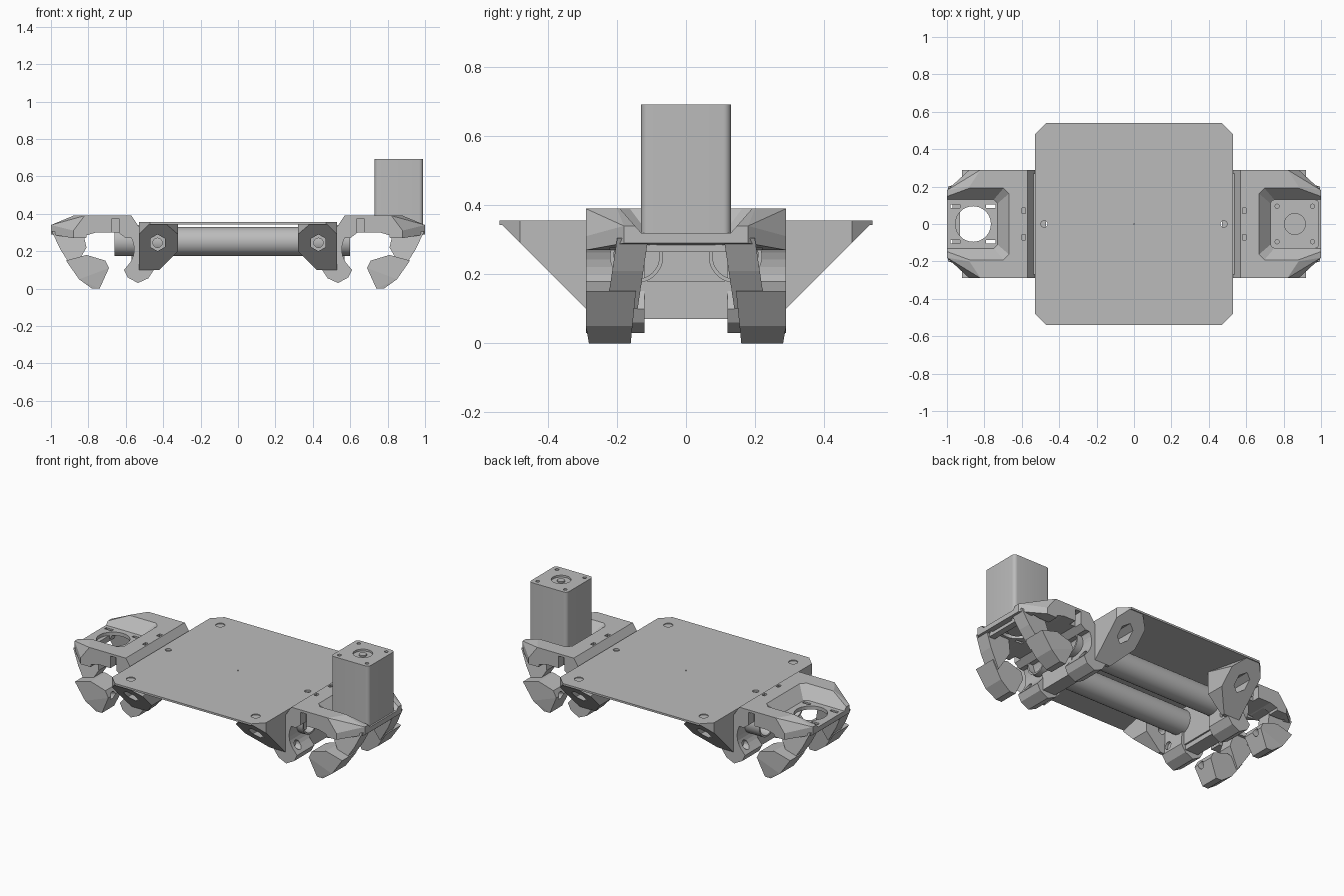
import bpy, bmesh, math
from mathutils import Matrix, Vector

if "Cube" in bpy.data.objects:
    bpy.data.objects.remove(bpy.data.objects["Cube"], do_unlink=True)

grey = bpy.data.materials.new("plain grey")
grey.use_nodes = True
grey.diffuse_color = (0.5, 0.5, 0.5, 1)
grey.node_tree.nodes["Principled BSDF"].inputs["Base Color"].default_value = (0.5, 0.5, 0.5, 1)


def finish(bm, name):
    bmesh.ops.recalc_face_normals(bm, faces=bm.faces)
    mesh = bpy.data.meshes.new(name)
    bm.to_mesh(mesh)
    bm.free()
    mesh.materials.append(grey)
    obj = bpy.data.objects.new(name, mesh)
    bpy.context.collection.objects.link(obj)
    return obj


def hull(name, points):
    bm = bmesh.new()
    for p in points:
        bm.verts.new(p)
    bmesh.ops.convex_hull(bm, input=bm.verts)
    bmesh.ops.dissolve_limit(bm, angle_limit=0.01, verts=bm.verts, edges=bm.edges)
    return finish(bm, name)


def box(name, x0, x1, y0, y1, z0, z1):
    return hull(name, [(x, y, z) for x in (x0, x1) for y in (y0, y1) for z in (z0, z1)])


def prism(name, outline, y0, y1):
    """Extrude an x-z outline along y."""
    bm = bmesh.new()
    face = bm.faces.new([bm.verts.new((x, y0, z)) for x, z in outline])
    new = bmesh.ops.extrude_face_region(bm, geom=[face])["geom"]
    verts = [v for v in new if isinstance(v, bmesh.types.BMVert)]
    bmesh.ops.translate(bm, verts=verts, vec=(0, y1 - y0, 0))
    return finish(bm, name)


def rod(name, start, end, radius, sides=32):
    a, b = Vector(start), Vector(end)
    bm = bmesh.new()
    turn = (b - a).to_track_quat('Z', 'Y').to_matrix().to_4x4()
    bmesh.ops.create_cone(bm, cap_ends=True, segments=sides, radius1=radius, radius2=radius,
                          depth=(b - a).length, matrix=Matrix.Translation((a + b) / 2) @ turn)
    return finish(bm, name)


def cut(obj, cutters):
    for c in cutters:
        mod = obj.modifiers.new("cut", 'BOOLEAN')
        mod.operation, mod.solver, mod.object = 'DIFFERENCE', 'EXACT', c
        c.hide_render = True
    bpy.context.view_layer.update()
    mesh = bpy.data.meshes.new_from_object(obj.evaluated_get(bpy.context.evaluated_depsgraph_get()))
    obj.modifiers.clear()
    obj.data = mesh
    for c in cutters:
        bpy.data.objects.remove(c, do_unlink=True)


def smooth(obj):
    bpy.ops.object.select_all(action='DESELECT')
    obj.select_set(True)
    bpy.context.view_layer.objects.active = obj
    bpy.ops.object.shade_smooth_by_angle(angle=math.radians(30))


def drill(x, y, z0, z1, r):
    return rod("drill", (x, y, z0), (x, y, z1), r)


# Deck plate with clipped corners and fixing holes
deck = hull("deck_plate", [(sx * x, sy * y, z) for sx in (-1, 1) for sy in (-1, 1)
                           for x, y in ((0.53, 0.48), (0.47, 0.54)) for z in (0.343, 0.355)])
holes = [drill(sx * 0.43, sy * 0.44, 0.3, 0.4, 0.026) for sx in (-1, 1) for sy in (-1, 1)]
holes += [drill(x, 0, 0.3, 0.4, r) for x, r in ((-0.48, 0.018), (0.48, 0.018), (0, 0.004))]
cut(deck, holes)

# Twin tubes under the deck
for side, y in (("right", -0.143), ("left", 0.143)):
    tube = rod("tube_" + side, (-0.66, y, 0.252), (0.6, y, 0.252), 0.077, 48)
    cut(tube, [rod("bore", (-0.7, y, 0.252), (0.7, y, 0.252), 0.066, 48)])
    smooth(tube)

# Corner gussets with a sloping outer face and a hexagonal socket
gusset_face = [(0.53, 0.29), (0.47, 0.35), (0.39, 0.35), (0.32, 0.29), (0.32, 0.2), (0.42, 0.1), (0.53, 0.1)]
for sx in (-1, 1):
    for sy in (-1, 1):
        pts = [(sx * x, sy * (0.19 + z), z) for x, z in gusset_face]
        pts += [(sx * x, sy * 0.27, z) for x, z in gusset_face]
        pts += [(sx * x, sy * 0.27, 0.345) for x in (0.32, 0.53)]
        pts.append((sx * 0.53, sy * 0.48, 0.345))
        gusset = hull("corner_gusset", pts)
        socket = rod("socket", (sx * 0.43, sy * 0.33, 0.245), (sx * 0.43, sy * 0.6, 0.245), 0.045, 6)
        bore = rod("bore", (sx * 0.43, sy * 0.2, 0.245), (sx * 0.43, sy * 0.6, 0.245), 0.025, 16)
        cut(gusset, [socket, bore])

# Grab jaw outline: a round bite on the outer side and a rounded heel
bite = [(0.68 - 0.125 * math.cos(math.radians(a)), 0.21 - 0.125 * math.sin(math.radians(a)))
        for a in range(-45, 46, 10)]
jaw = [(0.46, 0.31), (0.45, 0.1), (0.48, 0.055), (0.535, 0.03), (0.59, 0.06), (0.61, 0.1)] + bite[::-1]
jaw += [(0.6, 0.33), (0.5, 0.33)]
leg = [(0.83, 0.305), (0.995, 0.305), (0.95, 0.21), (0.88, 0.1), (0.81, 0.22)]
foot = [(0.69, 0.11), (0.74, 0.0), (0.78, 0.0), (0.85, 0.05), (0.92, 0.15), (0.81, 0.18), (0.77, 0.13),
        (0.71, 0.15)]

for sx, side in ((-1, "right"), (1, "left")):
    def flip(outline):
        return [(sx * x, z) for x, z in outline]

    # End cap with bevelled corners, sunken motor seat and hollow underside
    half = [(0.57, 0.29, 0.39), (0.82, 0.29, 0.39), (0.88, 0.2, 0.39), (1, 0.18, 0.34), (1, 0.18, 0.29),
            (0.88, 0.29, 0.31), (0.88, 0.29, 0.27), (0.53, 0.29, 0.33), (0.53, 0.29, 0.27)]
    cap = hull("end_cap_" + side, [(sx * x, sy * y, z) for x, y, z in half for sy in (-1, 1)])
    seat = hull("seat", [(sx * x, sy * y, z) for sy in (-1, 1) for x, y, z in
                         ((0.66, 0.17, 0.4), (0.69, 0.2, 0.4), (1.1, 0.2, 0.4),
                          (0.73, 0.11, 0.32), (0.75, 0.13, 0.32), (1.1, 0.13, 0.32))])
    hollow = hull("hollow", [(sx * x, y, z) for y in (-0.22, 0.22) for x, z in
                             ((0.6, 0.2), (0.95, 0.2), (0.92, 0.298), (0.66, 0.298))])
    arch = prism("arch", flip([(0.58, 0.2), (0.6, 0.27), (0.64, 0.3), (0.76, 0.3), (0.81, 0.285), (0.82, 0.2)]), -0.4, 0.4)
    cutters = [seat, hollow, arch, drill(sx * 0.86, 0, 0.2, 0.5, 0.095)]
    for sy in (-1, 1):
        y = sy * 0.095
        for x0, x1 in ((0.74, 0.79), (0.93, 0.98)):
            cutters.append(box("slot", sx * x0, sx * x1, y - 0.009, y + 0.009, 0.2, 0.5))
        cutters.append(box("nick", sx * 0.58, sx * 0.6, sy * 0.055, sy * 0.085, 0.36, 0.5))
        cutters.append(box("side_slot", sx * 0.635, sx * 0.675, sy * 0.24, sy * 0.32, 0.25, 0.375))
    cut(cap, cutters)

    # Inner cross wall and low centre block
    box("cross_wall_" + side, sx * 0.47, sx * 0.55, -0.27, 0.27, 0.1, 0.34)
    hull("centre_block_" + side, [(sx * x, sy * y, z) for sy in (-1, 1) for x in (0.48, 0.57)
                                  for y, z in ((0.08, 0.07), (0.13, 0.07), (0.13, 0.18), (0.09, 0.18))])

    # Inner jaws, outer legs and feet in mirrored pairs
    for sy in (-1, 1):
        inner = prism("inner_jaw_" + side, flip(jaw), sy * 0.12, sy * 0.29)
        cut(inner, [rod("bolt_hole", (sx * 0.4, sy * 0.24, 0.14), (sx * 0.7, sy * 0.24, 0.14), 0.025, 16)])
        hull("outer_leg_" + side, [(sx * x, sy * (y + (0.3 - z) * 0.15), z) for x, z in leg for y in (0.11, 0.2)])
        toe = hull("outer_foot_" + side,
                   [(sx * x, sy * y, z) for x, z in foot for y in (0.16 - 0.1 * min(z, 0.15), 0.29 - 0.3 * max(0, 0.03 - z))])
        cut(toe, [rod("bolt_hole", (sx * 0.65, sy * 0.24, 0.12), (sx * 0.82, sy * 0.24, 0.07), 0.022, 16)])
    # Lip joining the two legs beneath the seat
    box("end_lip_" + side, sx * 0.93, sx * 0.97, -0.13, 0.13, 0.265, 0.3)

# Motor standing in the seat on the left end
r, c = 0.022, 0.108
corners = [(0.86 + sx * (c + r * math.cos(a)), sy * (c + r * math.sin(a)))
           for sx in (-1, 1) for sy in (-1, 1) for a in (math.pi / 2 * i / 6 for i in range(7))]
motor = hull("motor", [(x, y, z) for x, y in corners for z in (0.32, 0.692)])
bosses = [drill(0.86 + sx * 0.095, sy * 0.095, 0.66, 0.8, 0.011) for sx in (-1, 1) for sy in (-1, 1)]
cut(motor, bosses + [drill(0.86, 0, 0.68, 0.8, 0.056)])
smooth(motor)
hub = drill(0.86, 0, 0.67, 0.688, 0.022)
hub.name = "motor_hub"
pilot = drill(0.86, 0, 0.29, 0.33, 0.055)
pilot.name = "motor_pilot"
